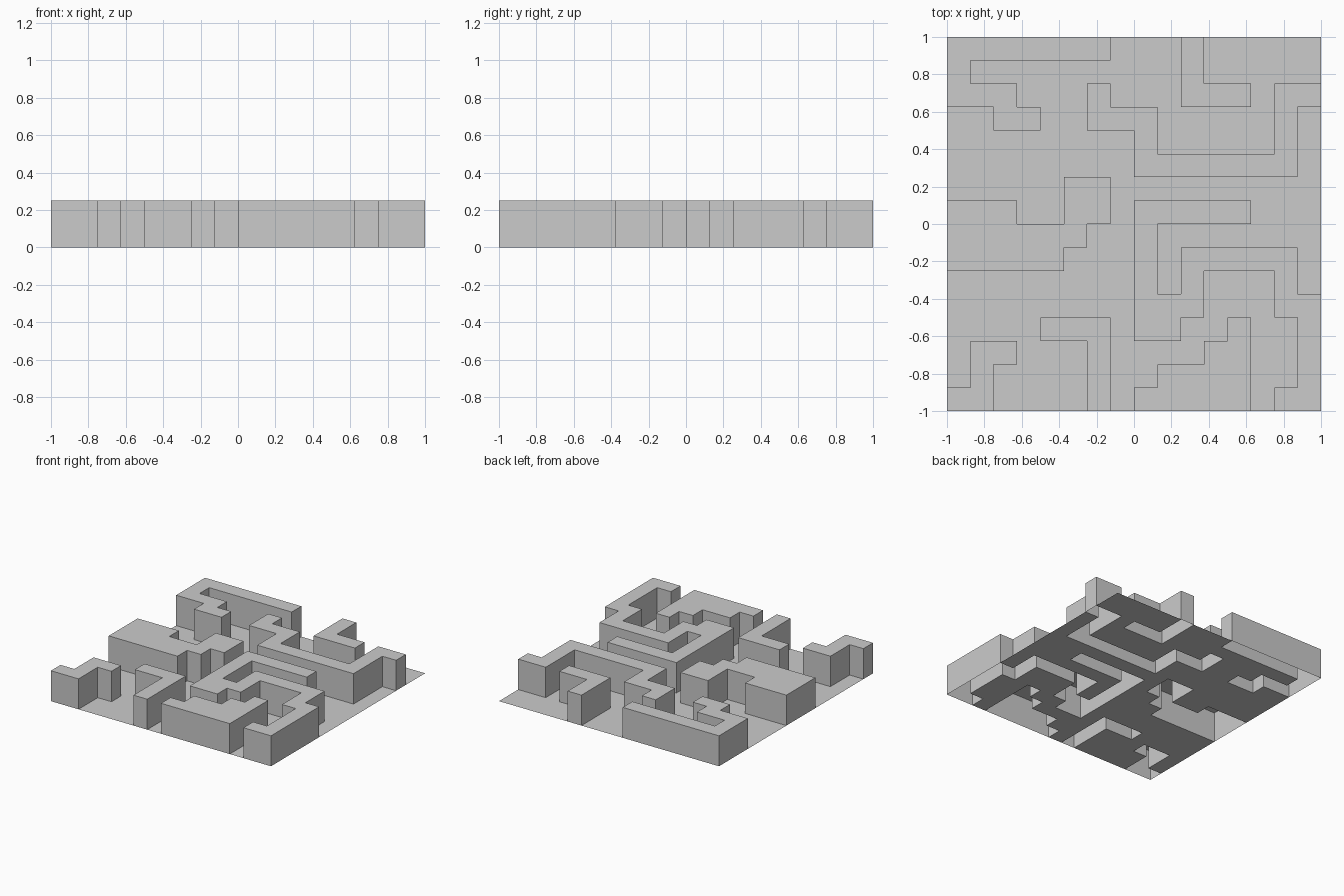
import bpy
import bmesh
from math import radians

if "Cube" in bpy.data.objects:
    bpy.data.objects.remove(bpy.data.objects["Cube"])

N = 16            # cells per side
CELL = 2 / N
HEIGHT = 0.25

# Each raised ridge is a trail of grid cells; the box spanned by every
# consecutive pair of cells is raised.
RIDGES = {
    "back_left_ridge": [(6, 15), (0, 15), (0, 13), (2, 13), (2, 12), (3, 12)],
    "back_hook_ridge": [(10, 15), (10, 13), (12, 13)],
    "right_ridge": [(15, 13), (14, 13), (14, 10), (8, 10), (8, 12), (6, 12), (6, 13)],
    "left_ridge": [(2, 8), (0, 6), (4, 7), (5, 7), (5, 8), (6, 9)],
    "winding_ridge": [(12, 8), (8, 8), (8, 3), (9, 3), (9, 4), (10, 4), (10, 6),
                      (14, 6), (14, 4), (15, 4), (15, 0), (14, 0)],
    "stepped_ridge": [(8, 0), (12, 0), (9, 1), (12, 1), (11, 2), (12, 2), (12, 3)],
    "front_hook_ridge": [(6, 0), (6, 3), (4, 3)],
    "front_left_ridge": [(0, 0), (1, 0), (1, 2), (2, 2)],
}


def cells_of(trail):
    cells = set()
    for (a, b), (c, d) in zip(trail, trail[1:]):
        cells |= {(i, j) for i in range(min(a, c), max(a, c) + 1)
                  for j in range(min(b, d), max(b, d) + 1)}
    return cells


def build(name, cells, z, walls):
    """Flat cells at height z, with walls to the ground around their outline."""
    bm = bmesh.new()

    def quad(points):
        bm.faces.new([bm.verts.new((-1 + i * CELL, -1 + j * CELL, h)) for i, j, h in points])

    for i, j in sorted(cells):
        corners = [(i, j), (i + 1, j), (i + 1, j + 1), (i, j + 1)]
        quad([(*c, z) for c in corners])
        if not walls:
            continue
        for k, (di, dj) in enumerate([(0, -1), (1, 0), (0, 1), (-1, 0)]):
            if (i + di, j + dj) not in cells:
                p, q = corners[k], corners[(k + 1) % 4]
                quad([(*p, 0), (*q, 0), (*q, z), (*p, z)])
    bmesh.ops.remove_doubles(bm, verts=bm.verts, dist=1e-4)
    # merge coplanar cells of the ridges into clean large faces
    if walls:
        bmesh.ops.dissolve_limit(bm, angle_limit=radians(1), verts=bm.verts, edges=bm.edges)
    mesh = bpy.data.meshes.new(name)
    bm.to_mesh(mesh)
    bm.free()
    bpy.context.collection.objects.link(bpy.data.objects.new(name, mesh))


# Hollow ridges, open underneath
raised = set()
for name, trail in RIDGES.items():
    cells = cells_of(trail)
    raised |= cells
    build(name, cells, HEIGHT, True)

# Ground sheet filling everything between the ridges
ground = {(i, j) for i in range(N) for j in range(N)} - raised
build("ground", ground, 0.0, False)
